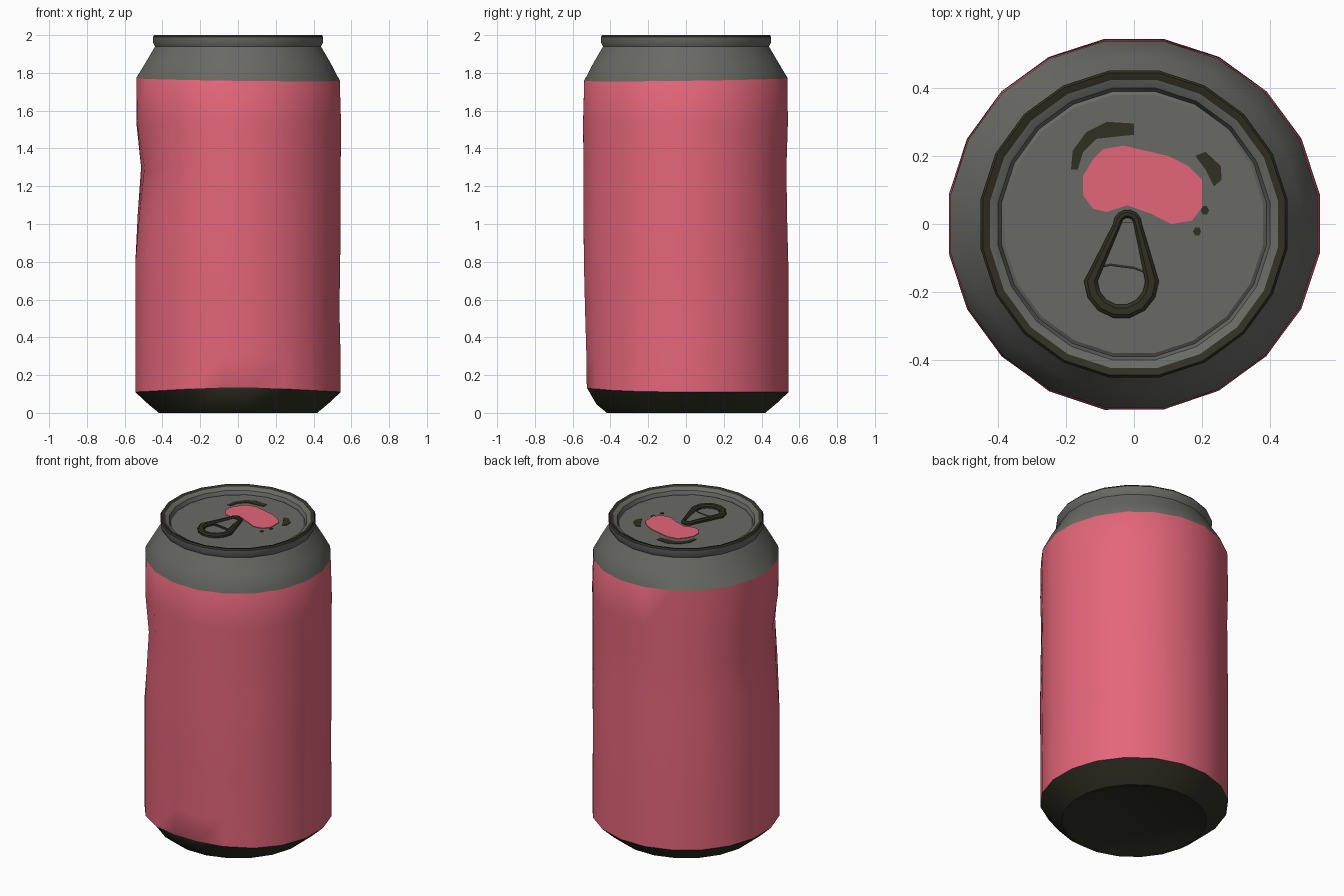
import bpy, bmesh, math
from math import sin, cos, radians, exp

if "Cube" in bpy.data.objects:
    bpy.data.objects.remove(bpy.data.objects["Cube"])

def material(name, rgb):
    m = bpy.data.materials.new(name)
    m.diffuse_color = (*rgb, 1)
    m.use_nodes = True
    m.node_tree.nodes["Principled BSDF"].inputs["Base Color"].default_value = m.diffuse_color
    return m

PINK = material("pink paint", (0.775, 0.133, 0.195))
GREY = material("grey metal", (0.141, 0.144, 0.130))
DARK = material("dark metal", (0.030, 0.030, 0.018))
MATS = [PINK, GREY, DARK]

def finish(name, bm, mats, angle=30):
    bmesh.ops.recalc_face_normals(bm, faces=bm.faces)
    me = bpy.data.meshes.new(name)
    bm.to_mesh(me)
    bm.free()
    for m in mats:
        me.materials.append(m)
    ob = bpy.data.objects.new(name, me)
    bpy.context.collection.objects.link(ob)
    bpy.ops.object.select_all(action='DESELECT')
    ob.select_set(True)
    bpy.context.view_layer.objects.active = ob
    bpy.ops.object.shade_smooth_by_angle(angle=radians(angle))
    return ob

def bridge(bm, a, b, mat=0):
    n = len(a)
    for i in range(n):
        j = (i + 1) % n
        bm.faces.new((a[i], a[j], b[j], b[i])).material_index = mat

def plate(name, pts, z0, z1, mat):
    bm = bmesh.new()
    lo, hi = [[bm.verts.new((x, y, z)) for x, y in pts] for z in (z0, z1)]
    bridge(bm, lo, hi)
    bm.faces.new(lo)
    bm.faces.new(hi)
    return finish(name, bm, [mat])

# ---- can body: 20-sided revolved profile with soft dents ----
def bump(a, z, a0, z0, wa, wz):
    d = (a - a0 + 180) % 360 - 180
    return exp(-(d / wa) ** 2 - ((z - z0) / wz) ** 2)

# angle, height, angular width, height width, depth
DENTS = [(195, 1.3, 34, 0.2, 0.05), (195, 1.05, 30, 0.15, 0.012),
         (90, 1.25, 40, 0.35, 0.013), (0, 0.6, 30, 0.2, 0.008),
         (-90, 0.13, 35, 0.5, 0.02), (-50, 1.3, 25, 0.3, 0.008)]

# radius, height, material of the band above this ring
PROFILE = [(0.35, 0.025, 2), (0.39, 0.005, 2), (0.42, 0.0, 2), (0.475, 0.045, 2),
           (0.545, 0.11, 0), (0.545, 0.3, 0), (0.545, 0.55, 0), (0.545, 0.8, 0),
           (0.545, 1.05, 0), (0.545, 1.3, 0), (0.547, 1.53, 0), (0.54, 1.765, 1),
           (0.49, 1.855, 1), (0.44, 1.94, 1), (0.45, 1.96, 1), (0.452, 1.99, 2),
           (0.445, 2.0, 2), (0.424, 1.994, 1), (0.4, 1.98, 1), (0.39, 1.955, 1),
           (0.38, 1.962, 1)]

bm = bmesh.new()
rings = []
for r, z, _ in PROFILE:
    ring = []
    for k in range(20):
        a = 9 + 18 * k
        rr, zz = r * 1.01, z
        if r > 0.53:
            rr -= sum(d * bump(a, z, a0, z0, wa, wz) for a0, z0, wa, wz, d in DENTS)
        if z == 0.11:
            zz += 0.025 * bump(a, z, -90, z, 45, 1)
        if z == 1.765:
            zz += 0.01 * cos(radians(a - 135))
        ring.append(bm.verts.new((rr * cos(radians(a)), rr * sin(radians(a)), zz)))
    rings.append(ring)
for i in range(len(rings) - 1):
    bridge(bm, rings[i], rings[i + 1], PROFILE[i][2])
bm.faces.new(rings[0]).material_index = 2
bm.faces.new(rings[-1]).material_index = 1
finish("can_body", bm, MATS)

# ---- drinking opening and worn marks on the lid ----
LID = 1.962
plate("mouth_opening", [(-.15, .14), (-.12, .19), (-.09, .22), (-.03, .23), (.1, .2),
      (.16, .17), (.2, .13), (.2, .05), (.17, .01), (.11, 0), (.05, .03), (-.02, .055),
      (-.08, .035), (-.12, .045), (-.15, .085)], LID - .003, LID + .004, PINK)
plate("lid_mark_left", [(-.185, .16), (-.165, .16), (-.15, .21), (-.11, .25), (0, .262),
      (0, .295), (-.08, .3), (-.14, .27), (-.18, .215)], LID - .003, LID + .003, DARK)
plate("lid_mark_right", [(.18, .2), (.21, .212), (.255, .17), (.257, .13), (.235, .11),
      (.21, .16)], LID - .003, LID + .003, DARK)
for i, (x, y) in enumerate([(.208, .04), (.185, -.022)]):
    plate(f"lid_spot_{i}", [(x + .012 * cos(k * math.pi / 3), y + .014 * sin(k * math.pi / 3))
                            for k in range(6)], LID - .003, LID + .003, DARK)

# ---- pull tab: teardrop ring ----
def teardrop(r_small, r_big, n=8):
    pts = [(-.019 + r_small * cos(math.pi * k / (n - 1)), r_small * sin(math.pi * k / (n - 1)))
           for k in range(n)]
    pts += [(-.037 + r_big * cos(t), -.168 + r_big * sin(t))
            for t in (math.pi * (1 + k / (n - 1)) for k in range(n))]
    return pts

bm = bmesh.new()
loops = [[bm.verts.new((x, y, z)) for x, y in teardrop(s, b)] for s, b, z in
         [(.042, .110, LID + .004), (.042, .110, LID + .016), (.034, .100, LID + .024),
          (.024, .080, LID + .024), (.018, .070, LID + .016), (.018, .070, LID + .004)]]
for i in range(len(loops)):
    bridge(bm, loops[i], loops[(i + 1) % len(loops)])
finish("pull_tab_ring", bm, [DARK])

# ---- pull tab: grey web and its dark lip ----
plate("pull_tab_web", [(-.105, -.125), (-.07, -.118), (0, -.127), (.033, -.14), (.028, -.1),
      (.003, .005), (-.04, .005), (-.08, -.07)], LID + .005, LID + .014, GREY)
plate("pull_tab_lip", [(-.105, -.130), (-.07, -.123), (0, -.132), (.033, -.145),
      (.033, -.138), (0, -.125), (-.07, -.116), (-.105, -.123)], LID + .004, LID + .016, DARK)
